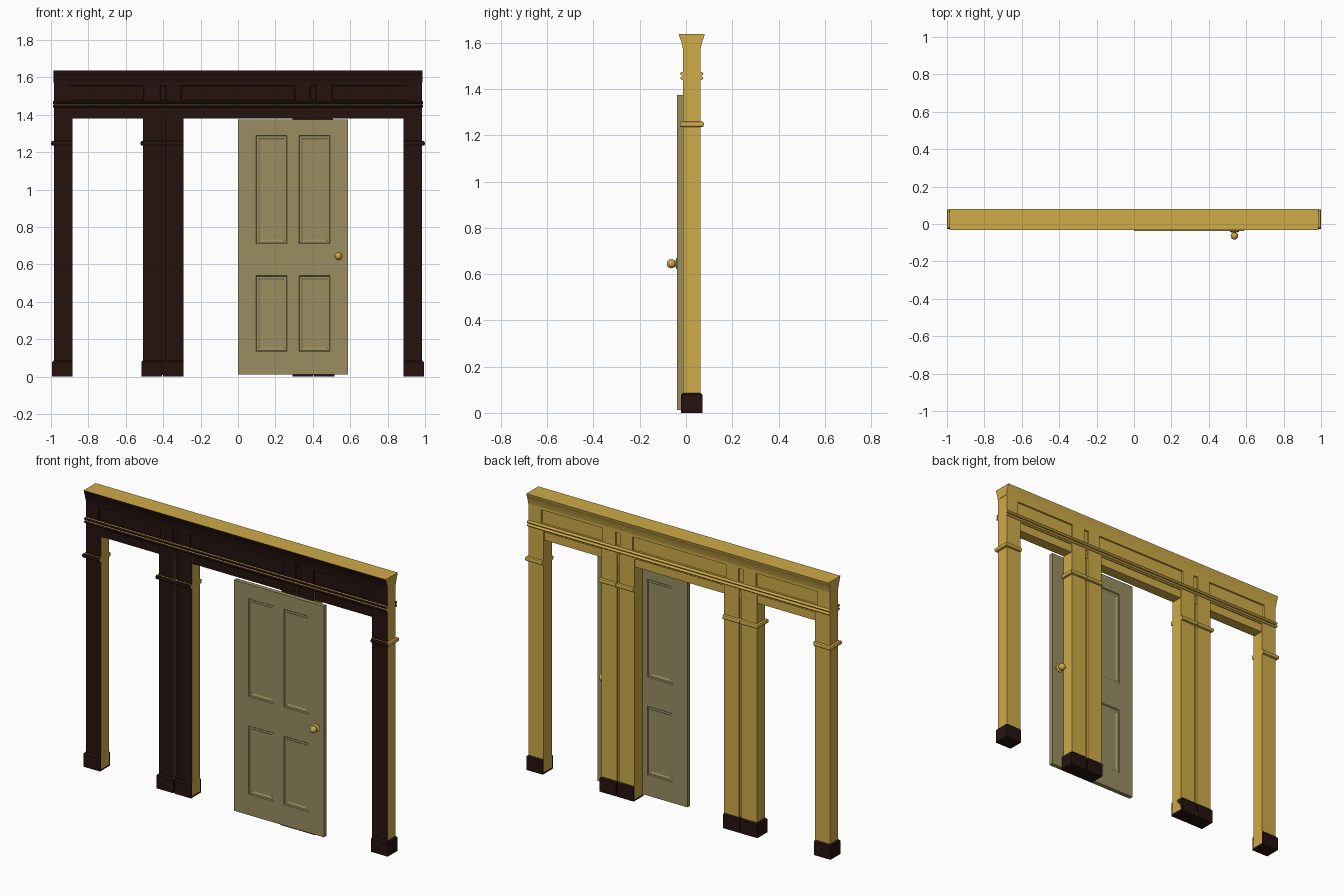
import bpy, bmesh, math
from mathutils import Matrix, Vector

if "Cube" in bpy.data.objects:
    bpy.data.objects.remove(bpy.data.objects["Cube"])


def material(name, rgb):
    m = bpy.data.materials.new(name)
    m.diffuse_color = (*rgb, 1)
    m.use_nodes = True
    m.node_tree.nodes["Principled BSDF"].inputs["Base Color"].default_value = m.diffuse_color
    return m


GOLD = material("gold_paint", (0.62, 0.41, 0.065))
DARK = material("dark_wood", (0.018, 0.006, 0.005))
OLIVE = material("door_paint", (0.32, 0.27, 0.12))
Y0, Y1 = -0.013, 0.063          # front and back planes of the frame
YC = (Y0 + Y1) / 2


def finish(name, bm, mats, two_tone=False):
    bmesh.ops.remove_doubles(bm, verts=bm.verts, dist=1e-5)
    bmesh.ops.recalc_face_normals(bm, faces=bm.faces)
    if two_tone:                # dark front, gold elsewhere
        for f in bm.faces:
            f.material_index = 1 if f.normal.y < -0.2 else 0
    me = bpy.data.meshes.new(name)
    bm.to_mesh(me)
    bm.free()
    for m in mats:
        me.materials.append(m)
    ob = bpy.data.objects.new(name, me)
    bpy.context.collection.objects.link(ob)
    return ob


def box_bm(x0, x1, y0, y1, z0, z1):
    bm = bmesh.new()
    bmesh.ops.create_cube(bm, size=1)
    for v in bm.verts:
        v.co = Vector(((x0 + x1) / 2 + v.co.x * (x1 - x0),
                       (y0 + y1) / 2 + v.co.y * (y1 - y0),
                       (z0 + z1) / 2 + v.co.z * (z1 - z0)))
    return bm


def extrude_x(name, profile, x0, x1):
    bm = bmesh.new()
    f = bm.faces.new([bm.verts.new((x0, y, z)) for y, z in profile])
    r = bmesh.ops.extrude_face_region(bm, geom=[f])
    vs = [g for g in r["geom"] if isinstance(g, bmesh.types.BMVert)]
    bmesh.ops.translate(bm, verts=vs, vec=(x1 - x0, 0, 0))
    bm.faces.new([v for v in f.verts]) if not f.is_valid else None
    return finish(name, bm, [GOLD, DARK], True)


def panelled_slab(name, xs, zs, y0, y1, cols, rows, rings, mats, two_tone):
    """Slab whose chosen grid cells hold stepped panels on both faces."""
    bm = bmesh.new()

    def quad(*pts):
        bm.faces.new([bm.verts.new(p) for p in pts])

    def loop(a, b, c, d, i, y):
        return [(a + i, y, c + i), (b - i, y, c + i), (b - i, y, d - i), (a + i, y, d - i)]

    for y, s in ((y0, 1), (y1, -1)):
        for i in range(len(xs) - 1):
            for j in range(len(zs) - 1):
                cell = (xs[i], xs[i + 1], zs[j], zs[j + 1])
                cur = loop(*cell, 0, y)
                if i in cols and j in rows:
                    for inset, depth in rings:
                        nxt = loop(*cell, inset, y + s * depth)
                        for k in range(4):
                            m = (k + 1) % 4
                            quad(cur[k], cur[m], nxt[m], nxt[k])
                        cur = nxt
                quad(*cur)
    for z in (zs[0], zs[-1]):
        for a, b in zip(xs, xs[1:]):
            quad((a, y0, z), (b, y0, z), (b, y1, z), (a, y1, z))
    for x in (xs[0], xs[-1]):
        for a, b in zip(zs, zs[1:]):
            quad((x, y0, a), (x, y0, b), (x, y1, b), (x, y1, a))
    return finish(name, bm, mats, two_tone)


# posts with collars and bases, mirrored left and right
for side, s in (("left", -1), ("right", 1)):
    for label, a, b in (("outer", 0.886, 0.985), ("mid", 0.407, 0.507), ("inner", 0.292, 0.391)):
        n = f"{side}_{label}"

        def span(p, q):
            return (min(s * p, s * q), max(s * p, s * q))

        finish(n + "_post", box_bm(*span(a, b), Y0, Y1, 0.01, 1.44), [GOLD, DARK], True)
        bm = box_bm(*span(a, b + 0.014), -0.027, 0.077, 1.235, 1.26)
        ends = [e for e in bm.edges if abs(e.verts[0].co.z - e.verts[1].co.z) < 1e-6
                and not all(abs(v.co.x - s * a) < 1e-5 for v in e.verts)]
        bmesh.ops.bevel(bm, geom=ends, offset=0.008, segments=2, profile=0.5, affect='EDGES')
        finish(n + "_collar", bm, [GOLD, DARK], True)
        bm = box_bm(*span(a, b + 0.009), -0.022, 0.071, 0, 0.087)
        top = [e for e in bm.edges if all(v.co.z > 0.08 for v in e.verts)
               and not all(abs(v.co.x - s * a) < 1e-5 for v in e.verts)]
        bmesh.ops.bevel(bm, geom=top, offset=0.008, segments=1, affect='EDGES')
        finish(n + "_base", bm, [DARK])
    # recessed strip between the paired posts
    finish(side + "_pair_strip", box_bm(*span(0.38, 0.42), Y0 + 0.01, Y1 - 0.01, 0.01, 1.44),
           [GOLD, DARK], True)

# lintel, slightly behind the post faces
finish("lintel", box_bm(-0.98, 0.98, Y0 + 0.006, Y1 - 0.006, 1.38, 1.44), [GOLD, DARK], True)

# frieze with sunk panels on both faces
half = [0.305, 0.386, 0.416, 0.502, 0.902, 0.985]
panelled_slab("frieze", [-x for x in reversed(half)] + half, [1.43, 1.477, 1.557, 1.58],
              Y0, Y1, (1, 3, 5, 7, 9), (1,), [(0.002, 0.008)], [GOLD, DARK], True)

# twin rounded mouldings, front and back
for tag, y, d in (("front", Y0, -1), ("back", Y1, 1)):
    for num, z in (("lower", 1.447), ("upper", 1.466)):
        arc = [(y + d * 0.012 * math.sin(math.pi * k / 6),
                z - 0.008 * math.cos(math.pi * k / 6)) for k in range(7)]
        extrude_x(f"{tag}_{num}_moulding", arc, -0.988, 0.988)

# flared crown
curve = [(0, 1.573), (0.004, 1.592), (0.009, 1.61), (0.015, 1.625), (0.018, 1.637)]
extrude_x("crown", [(Y0 - o, z) for o, z in curve] + [(Y1 + o, z) for o, z in reversed(curve)],
          -0.987, 0.987)

# four-panel door
panelled_slab("door", [0, 0.096, 0.262, 0.326, 0.492, 0.588],
              [0.012, 0.135, 0.54, 0.712, 1.29, 1.375], -0.038, -0.013, (1, 3), (1, 3),
              [(0.004, 0.005), (0.014, 0.005), (0.021, 0.009)], [OLIVE], False)

# knobs turned on a lathe, one each side of the door
R = 0.02
turned = [(0, 0), (0.024, 0), (0.024, 0.003), (0.018, 0.006), (0.008, 0.008), (0.008, 0.012)]
turned += [(R * math.cos(math.radians(t)), 0.025 + R * math.sin(math.radians(t)))
           for t in (-50, -25, 0, 25, 50, 72)] + [(0, 0.025 + R)]
for tag, y, d in (("front", -0.038, -1), ("back", -0.013, 1)):
    bm = bmesh.new()
    vs = [bm.verts.new((0.537 + r, y + d * h, 0.645)) for r, h in turned]
    es = [bm.edges.new(p) for p in zip(vs, vs[1:])]
    bmesh.ops.spin(bm, geom=vs + es, cent=(0.537, y, 0.645), axis=(0, 1, 0),
                   angle=2 * math.pi, steps=20)
    ob = finish(tag + "_knob", bm, [GOLD])
    for p in ob.data.polygons:
        p.use_smooth = True
    bpy.context.view_layer.objects.active = ob
    ob.select_set(True)
    bpy.ops.object.shade_smooth_by_angle(angle=math.radians(35))
    ob.select_set(False)
